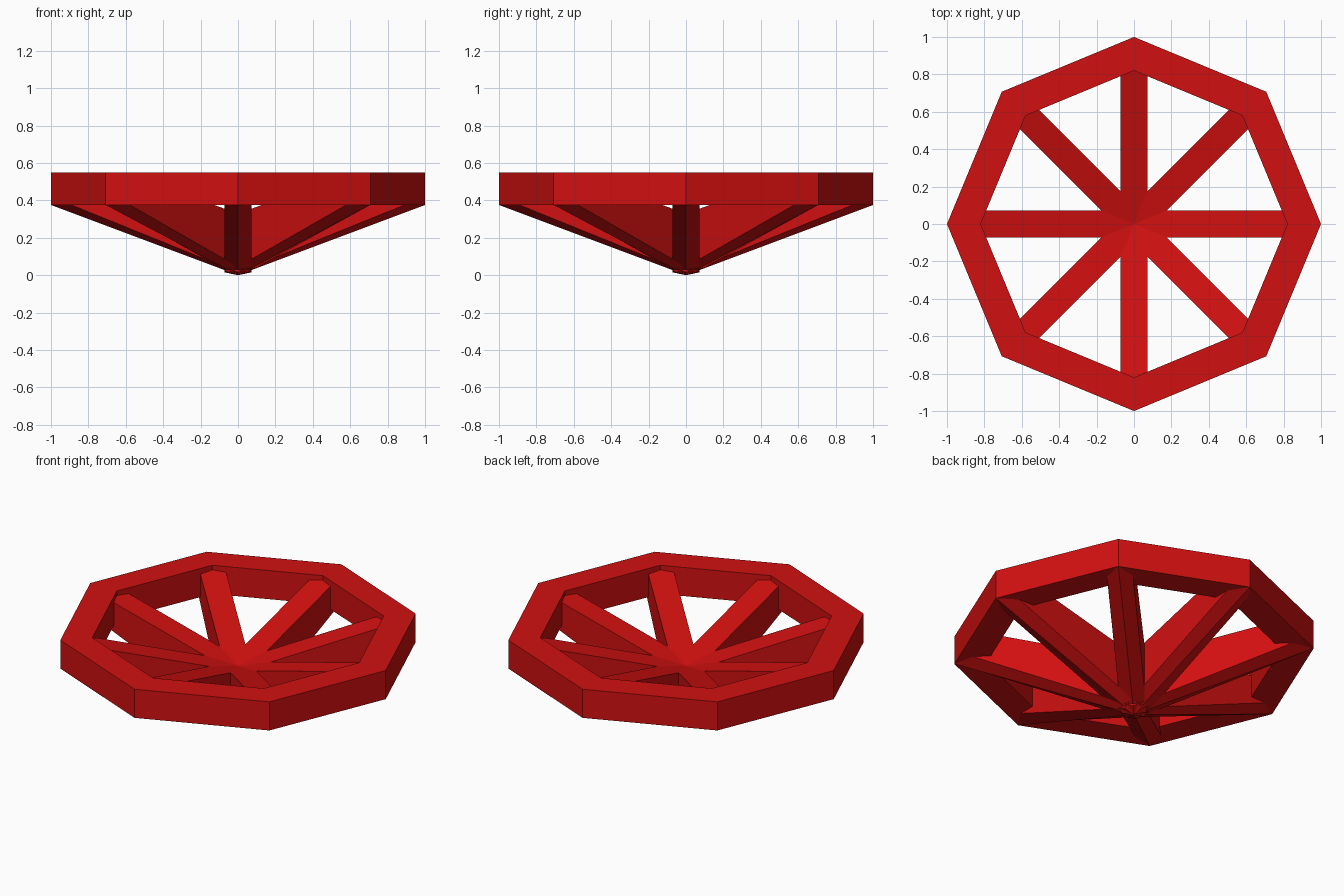
import bpy, bmesh
from math import pi, cos, sin

cube = bpy.data.objects.get("Cube")
if cube:
    bpy.data.objects.remove(cube)

SIDES = 8
RIM_LOW, RIM_TOP = 0.375, 0.55
OUTER, INNER = 1.0, 0.82
HALF = 0.0725

red = bpy.data.materials.new("red")
red.use_nodes = True
red.diffuse_color = (0.64, 0.005, 0.005, 1)
red.node_tree.nodes["Principled BSDF"].inputs["Base Color"].default_value = red.diffuse_color


def finish(name, bm):
    bmesh.ops.recalc_face_normals(bm, faces=bm.faces)
    mesh = bpy.data.meshes.new(name)
    bm.to_mesh(mesh)
    bm.free()
    mesh.materials.append(red)
    obj = bpy.data.objects.new(name, mesh)
    bpy.context.collection.objects.link(obj)
    return obj


# Octagonal rim: a rectangular section swept through eight corners
bm = bmesh.new()
section = [(OUTER, RIM_LOW), (OUTER, RIM_TOP), (INNER, RIM_TOP), (INNER, RIM_LOW)]
rings = []
for i in range(SIDES):
    a = 2 * pi * i / SIDES
    rings.append([bm.verts.new((r * cos(a), r * sin(a), z)) for r, z in section])
for i in range(SIDES):
    p, q = rings[i], rings[(i + 1) % SIDES]
    for j in range(4):
        k = (j + 1) % 4
        bm.faces.new((p[j], q[j], q[k], p[k]))
finish("rim", bm)


# Sloping spoke with a ridged underside that runs to the rim corner
def spoke(index):
    bm = bmesh.new()
    hub = [(0, -HALF, 0.31), (0, HALF, 0.31), (0, HALF, 0.015), (0, 0, 0), (0, -HALF, 0.015)]
    end = [(0.85, -HALF, 0.53), (0.85, HALF, 0.53), (0.89, HALF, RIM_LOW),
           (OUTER, 0, RIM_LOW), (0.89, -HALF, RIM_LOW)]
    a = [bm.verts.new(p) for p in hub]
    b = [bm.verts.new(p) for p in end]
    bm.faces.new(a)
    bm.faces.new((b[0], b[1], b[2], b[4]))
    bm.faces.new((b[2], b[3], b[4]))
    for j in range(5):
        k = (j + 1) % 5
        bm.faces.new((a[j], a[k], b[k], b[j]))
    obj = finish(f"spoke_{index + 1}", bm)
    obj.rotation_euler.z = 2 * pi * index / SIDES


for i in range(SIDES):
    spoke(i)
